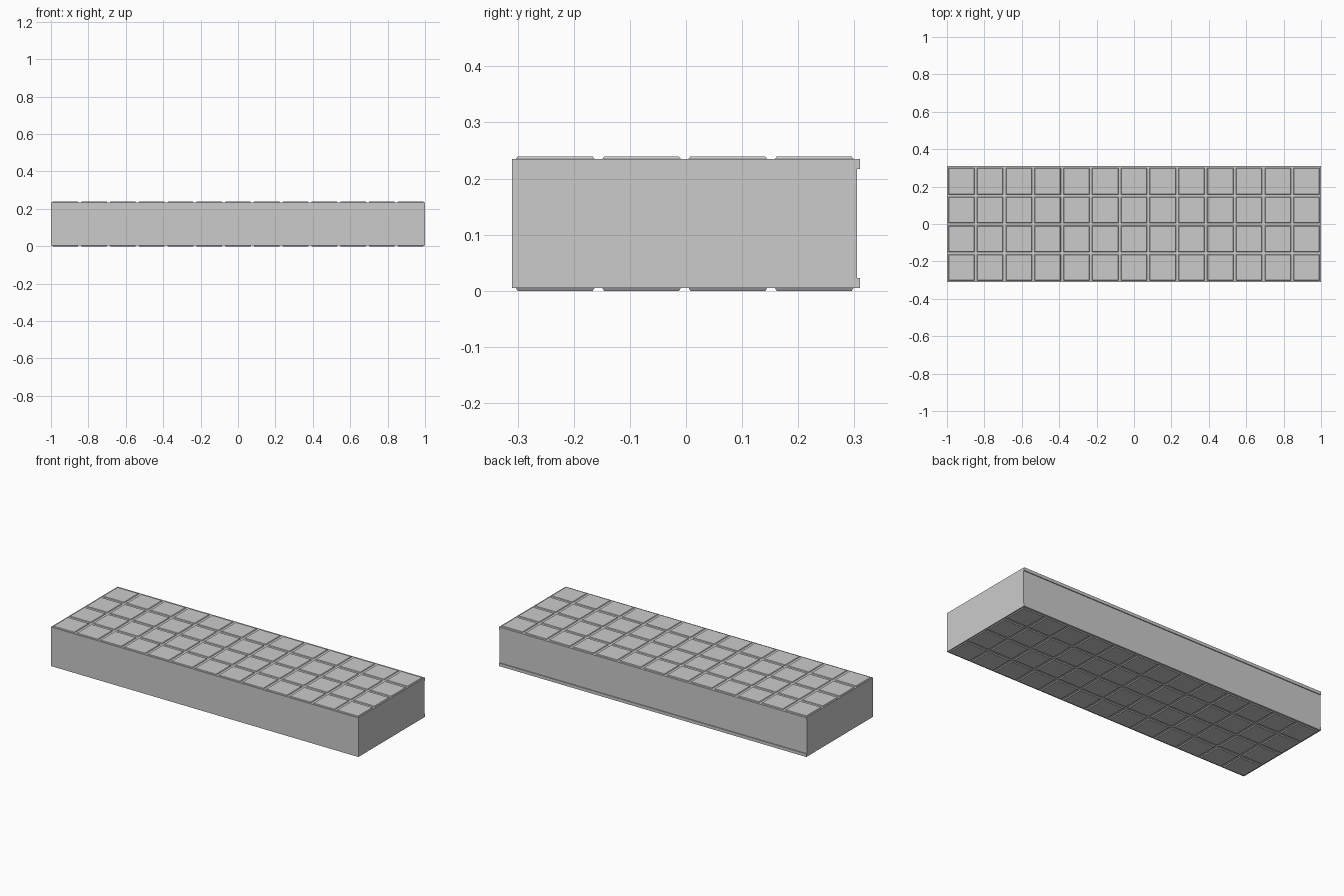
import bpy, bmesh

if "Cube" in bpy.data.objects:
    bpy.data.objects.remove(bpy.data.objects["Cube"])

Z0, Z1 = 0.005, 0.235        # body bottom and top
FRONT, BACK, LIP = -0.31, 0.305, 0.31
COLS, ROWS = 13, 4
PITCH = 2 / COLS


def finish(name, bm):
    bmesh.ops.recalc_face_normals(bm, faces=bm.faces)
    mesh = bpy.data.meshes.new(name)
    bm.to_mesh(mesh)
    bm.free()
    obj = bpy.data.objects.new(name, mesh)
    bpy.context.collection.objects.link(obj)
    return obj


# Body: side profile with two thin lips on the back, extruded along x
profile = [(FRONT, Z0), (LIP, Z0), (LIP, Z0 + 0.018), (BACK, Z0 + 0.018),
           (BACK, Z1 - 0.018), (LIP, Z1 - 0.018), (LIP, Z1), (FRONT, Z1)]
bm = bmesh.new()
side = bm.faces.new([bm.verts.new((-1, y, z)) for y, z in profile])
ext = bmesh.ops.extrude_face_region(bm, geom=[side])
moved = [g for g in ext["geom"] if isinstance(g, bmesh.types.BMVert)]
bmesh.ops.translate(bm, verts=moved, vec=(2, 0, 0))
finish("slab_body", bm)


# Raised square pads with sloped edges; direction +1 is up, -1 is down
def pads(name, z, direction):
    bm = bmesh.new()
    half, inset, height = 0.07, 0.003, 0.004
    for i in range(COLS):
        for j in range(ROWS):
            cx = -1 + (i + 0.5) * PITCH
            cy = FRONT + (j + 0.5) * PITCH
            rings = []
            for h, dz in ((half, 0), (half - inset, height)):
                rings.append([bm.verts.new((cx + sx * h, cy + sy * h, z + direction * dz))
                              for sx, sy in ((-1, -1), (1, -1), (1, 1), (-1, 1))])
            base, cap = rings
            bm.faces.new(cap)
            bm.faces.new(base[::-1])
            for k in range(4):
                n = (k + 1) % 4
                bm.faces.new((base[k], base[n], cap[n], cap[k]))
    return finish(name, bm)


pads("top_pads", Z1, 1)
pads("bottom_pads", Z0, -1.25)
